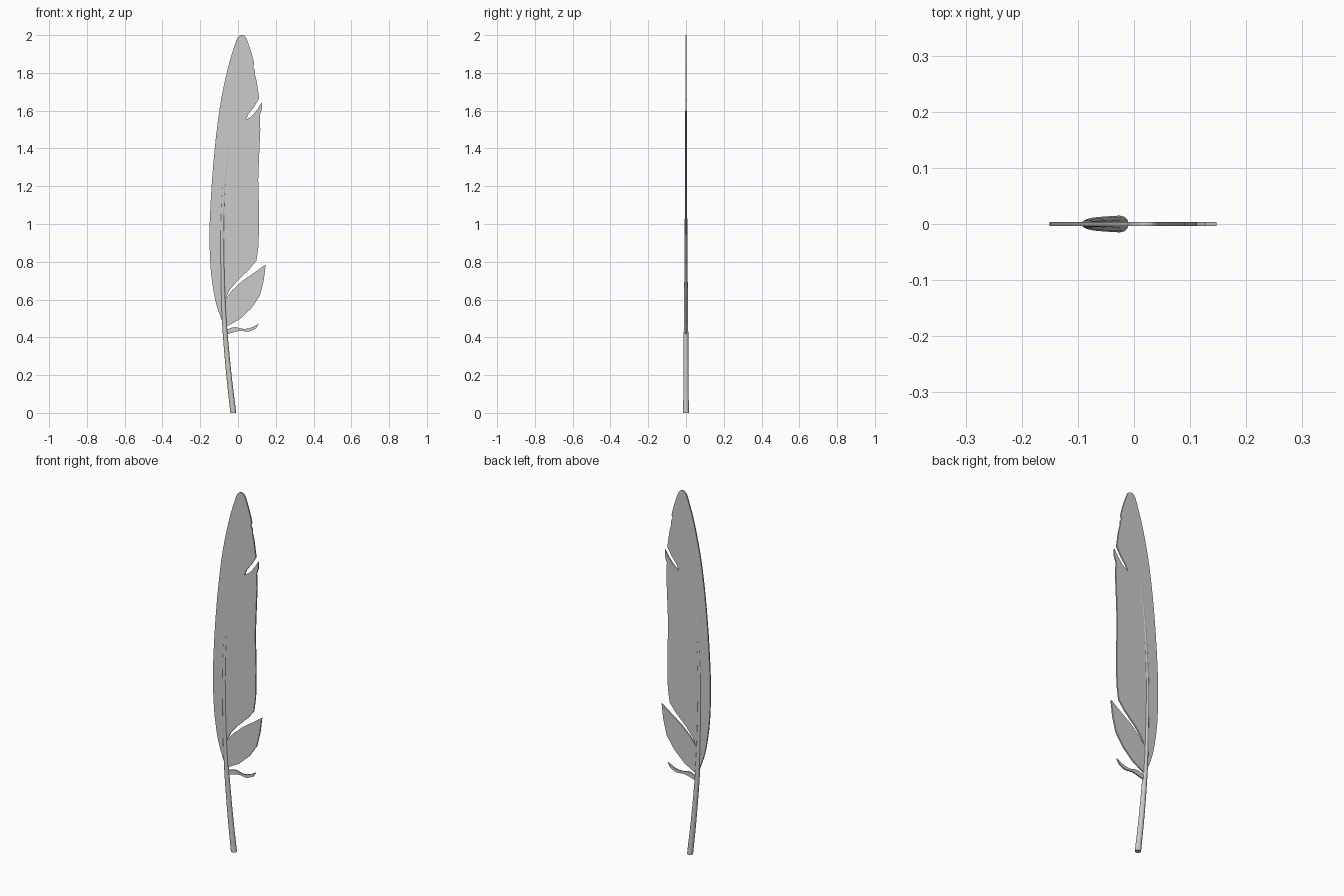
import bpy, bmesh, math
from mathutils import Vector

if "Cube" in bpy.data.objects:
    bpy.data.objects.remove(bpy.data.objects["Cube"])


def spline(pts, n=4):
    """Catmull-Rom curve through the given points."""
    p = [Vector(q) for q in pts]
    p = [2 * p[0] - p[1]] + p + [2 * p[-1] - p[-2]]
    out = []
    for i in range(1, len(p) - 2):
        a, b, c, d = p[i - 1:i + 3]
        for k in range(n):
            t = k / n
            out.append(0.5 * (2 * b + (c - a) * t + (2 * a - 5 * b + 4 * c - d) * t * t
                              + (3 * b - a - 3 * c + d) * t ** 3))
    return out + [p[-2]]


def finish(name, bm):
    bmesh.ops.recalc_face_normals(bm, faces=bm.faces[:])
    me = bpy.data.meshes.new(name)
    bm.to_mesh(me)
    bm.free()
    ob = bpy.data.objects.new(name, me)
    bpy.context.collection.objects.link(ob)
    return ob


def plate(name, outline, half):
    """Flat plate in the xz plane, from an outline."""
    bm = bmesh.new()
    face = bm.faces.new([bm.verts.new((q[0], -half, q[1])) for q in outline])
    ext = bmesh.ops.extrude_face_region(bm, geom=[face])
    moved = [g for g in ext["geom"] if isinstance(g, bmesh.types.BMVert)]
    bmesh.ops.translate(bm, verts=moved, vec=(0, 2 * half, 0))
    bmesh.ops.triangulate(bm, faces=[f for f in bm.faces if len(f.verts) > 4])
    return finish(name, bm)


# Vane: smooth leading edge and tip, then the ragged trailing edge with splits
leading = spline([(-0.082, 0.48), (-0.115, 0.575), (-0.135, 0.68), (-0.147, 0.80),
                  (-0.15, 1.0), (-0.131, 1.315), (-0.098, 1.606), (-0.055, 1.82),
                  (-0.013, 1.96), (0.003, 1.992), (0.022, 2.0), (0.043, 1.985),
                  (0.07, 1.91), (0.086, 1.85)])
trailing = [(0.08, 1.83), (0.09, 1.815), (0.09, 1.79), (0.099, 1.755), (0.112, 1.665),
            (0.085, 1.62), (0.055, 1.582), (0.042, 1.55), (0.075, 1.573), (0.105, 1.61),
            (0.127, 1.645), (0.126, 1.606), (0.115, 1.575), (0.118, 1.50),
            (0.113, 1.39), (0.107, 1.235), (0.112, 1.05), (0.109, 0.89), (0.098, 0.807),
            (0.06, 0.76), (-0.003, 0.70), (-0.045, 0.65), (-0.066, 0.605),
            (-0.03, 0.65), (0.025, 0.70), (0.087, 0.743), (0.147, 0.786),
            (0.136, 0.70), (0.116, 0.62), (0.07, 0.553), (0.008, 0.495), (-0.065, 0.455)]
plate("vane", leading + trailing, 0.0038)

# Loose barb below the vane
upper = spline([(-0.062, 0.440), (-0.018, 0.454), (0.03, 0.445), (0.071, 0.452), (0.11, 0.472)])
lower = spline([(0.095, 0.447), (0.055, 0.43), (0.008, 0.434), (-0.062, 0.416)])
plate("loose_barb", upper + lower, 0.0038)

# Quill: tapered curved shaft; (x, z, half width, half depth)
path = spline([(-0.025, 0.0, 0.0155, 0.0150), (-0.050, 0.22, 0.0140, 0.0135),
               (-0.072, 0.48, 0.0125, 0.0115), (-0.081, 0.72, 0.0105, 0.0090),
               (-0.083, 1.0, 0.0095, 0.0068), (-0.069, 1.27, 0.0085, 0.0053),
               (-0.043, 1.52, 0.0070, 0.0042), (-0.015, 1.75, 0.0050, 0.0034),
               (0.031, 1.98, 0.0015, 0.0010)])
SIDES = 12
bm = bmesh.new()
rings = []
for x, z, w, d in path:
    rings.append([bm.verts.new((x + w * math.cos(a), d * math.sin(a), z))
                  for a in (2 * math.pi * k / SIDES for k in range(SIDES))])
for r, s in zip(rings, rings[1:]):
    for k in range(SIDES):
        j = (k + 1) % SIDES
        bm.faces.new((r[k], r[j], s[j], s[k]))
bm.faces.new(rings[0])
bm.faces.new(rings[-1])
quill = finish("quill", bm)
bpy.context.view_layer.objects.active = quill
quill.select_set(True)
bpy.ops.object.shade_smooth_by_angle(angle=math.radians(40))
